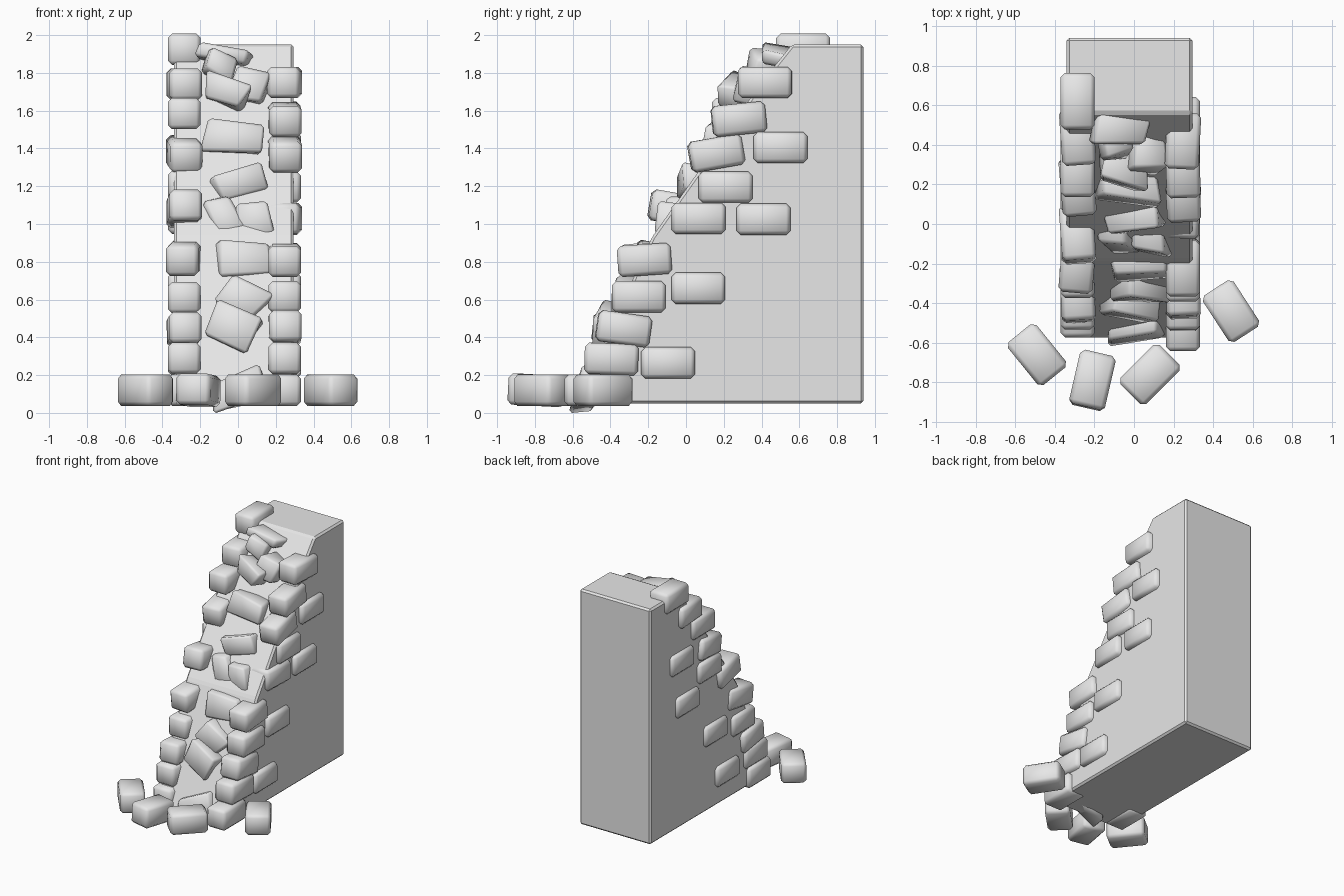
import bpy, bmesh, random
from math import radians
from mathutils import Matrix, Vector, Euler

random.seed(4)
old = bpy.data.objects.get("Cube")
if old:
    bpy.data.objects.remove(old, do_unlink=True)

stone = bpy.data.materials.new("grey_stone")
stone.use_nodes = True
stone.diffuse_color = (0.8, 0.8, 0.8, 1)
stone.node_tree.nodes["Principled BSDF"].inputs["Base Color"].default_value = (0.8, 0.8, 0.8, 1)


def finish(name, bm, smooth):
    bmesh.ops.recalc_face_normals(bm, faces=bm.faces)
    mesh = bpy.data.meshes.new(name)
    bm.to_mesh(mesh)
    bm.free()
    mesh.materials.append(stone)
    for face in mesh.polygons:
        face.use_smooth = smooth
    obj = bpy.data.objects.new(name, mesh)
    bpy.context.collection.objects.link(obj)
    return obj


def block(name, centre, size, angles=(0, 0, 0), jitter=0.0, bevel=0.022):
    """Rounded stone block; jitter pulls the corners about for rubble."""
    bm = bmesh.new()
    bmesh.ops.create_cube(bm, size=1)
    for v in bm.verts:
        push = Vector([random.uniform(-jitter, jitter) for _ in range(3)])
        v.co = Vector(a * b for a, b in zip(v.co + push, size))
    bmesh.ops.bevel(bm, geom=bm.edges[:], offset=bevel, segments=1,
                    affect='EDGES', clamp_overlap=True)
    rot = Euler([radians(a) for a in angles]).to_matrix().to_4x4()
    bm.transform(Matrix.Translation(centre) @ rot)
    return finish(name, bm, True)


# Wall core: side profile with a broken slope, extruded across x
profile = [(0.94, 0.05), (0.94, 1.95), (0.56, 1.95), (0.40, 1.75), (-0.18, 0.93), (-0.58, 0.05)]
bm = bmesh.new()
side = bm.faces.new([bm.verts.new((-0.34, y, z)) for y, z in profile])
moved = bmesh.ops.extrude_face_region(bm, geom=[side])["geom"]
bmesh.ops.translate(bm, vec=(0.635, 0, 0),
                    verts=[g for g in moved if isinstance(g, bmesh.types.BMVert)])
bmesh.ops.recalc_face_normals(bm, faces=bm.faces)
bmesh.ops.bevel(bm, geom=bm.edges[:], offset=0.014, segments=1, affect='EDGES')
finish("wall_core", bm, False)

# Quoin bricks: y, z, tilt, turn
left_bricks = [
    (0.42, 1.75, 0, -3), (0.28, 1.555, 6, 2), (0.16, 1.375, 10, 3), (0.5, 1.405, 0, 0),
    (0.21, 1.195, 0, 0), (0.07, 1.03, 0, -3), (0.41, 1.025, 0, 0), (-0.22, 0.81, 4, 0),
    (0.065, 0.66, 0, 0), (-0.25, 0.615, 0, 0), (-0.33, 0.445, -8, 2), (-0.395, 0.285, -2, 0),
    (-0.095, 0.265, 0, 0), (-0.5, 0.12, 0, 0)]
right_bricks = [
    (0.62, 1.925, 0, 0), (0.44, 1.74, 0, 4), (0.28, 1.585, 0, 0), (0.19, 1.37, 8, 5),
    (0.55, 1.39, 0, 0), (0.20, 1.2, 0, 0), (-0.05, 1.08, -10, 4), (0.48, 1.03, 0, 0),
    (-0.2, 0.82, 6, -5), (0.12, 0.66, 0, 0), (-0.23, 0.61, 0, 0), (-0.35, 0.44, -6, 3),
    (-0.39, 0.29, 0, 0), (-0.03, 0.28, 0, 0), (-0.43, 0.12, 0, 0)]
for label, x, bricks in (("left", 0.247, left_bricks), ("right", -0.285, right_bricks)):
    for i, (y, z, tilt, turn) in enumerate(bricks):
        block(f"{label}_brick_{i + 1}", (x, y, z), (0.172, 0.285, 0.165), (tilt, 0, turn))

# Fallen bricks on the ground: x, y, turn
for i, (x, y, turn) in enumerate([(-0.49, -0.66, -51), (-0.21, -0.79, 77),
                                  (0.08, -0.76, 45), (0.49, -0.44, -57)]):
    block(f"fallen_brick_{i + 1}", (x, y, 0.12), (0.28, 0.185, 0.165), (0, 3 if i == 1 else 0, turn))

# Rubble in the broken face: centre, size, roll about y
rubble = [
    ((-0.1, 0.41, 1.84), (0.15, 0.15, 0.15), 25), ((0.06, 0.36, 1.72), (0.18, 0.2, 0.17), 12),
    ((-0.05, 0.29, 1.69), (0.24, 0.2, 0.13), 20), ((-0.02, 0.2, 1.45), (0.28, 0.17, 0.17), 4),
    ((0.0, 0.06, 1.2), (0.28, 0.2, 0.14), -18), ((-0.09, 0.0, 1.03), (0.17, 0.24, 0.2), -22),
    ((0.08, -0.02, 1.01), (0.17, 0.24, 0.2), -4), ((0.02, -0.19, 0.81), (0.29, 0.18, 0.18), -2),
    ((0.03, -0.29, 0.6), (0.23, 0.18, 0.18), 32), ((-0.03, -0.38, 0.45), (0.24, 0.17, 0.19), 25),
    ((0.0, -0.53, 0.12), (0.28, 0.13, 0.17), -16), ((-0.06, 0.5, 1.89), (0.26, 0.2, 0.07), 8)]
for i, (centre, size, roll) in enumerate(rubble):
    block(f"rubble_{i + 1}", centre, size, (-10, roll, random.uniform(-12, 12)), 0.13, 0.016)
